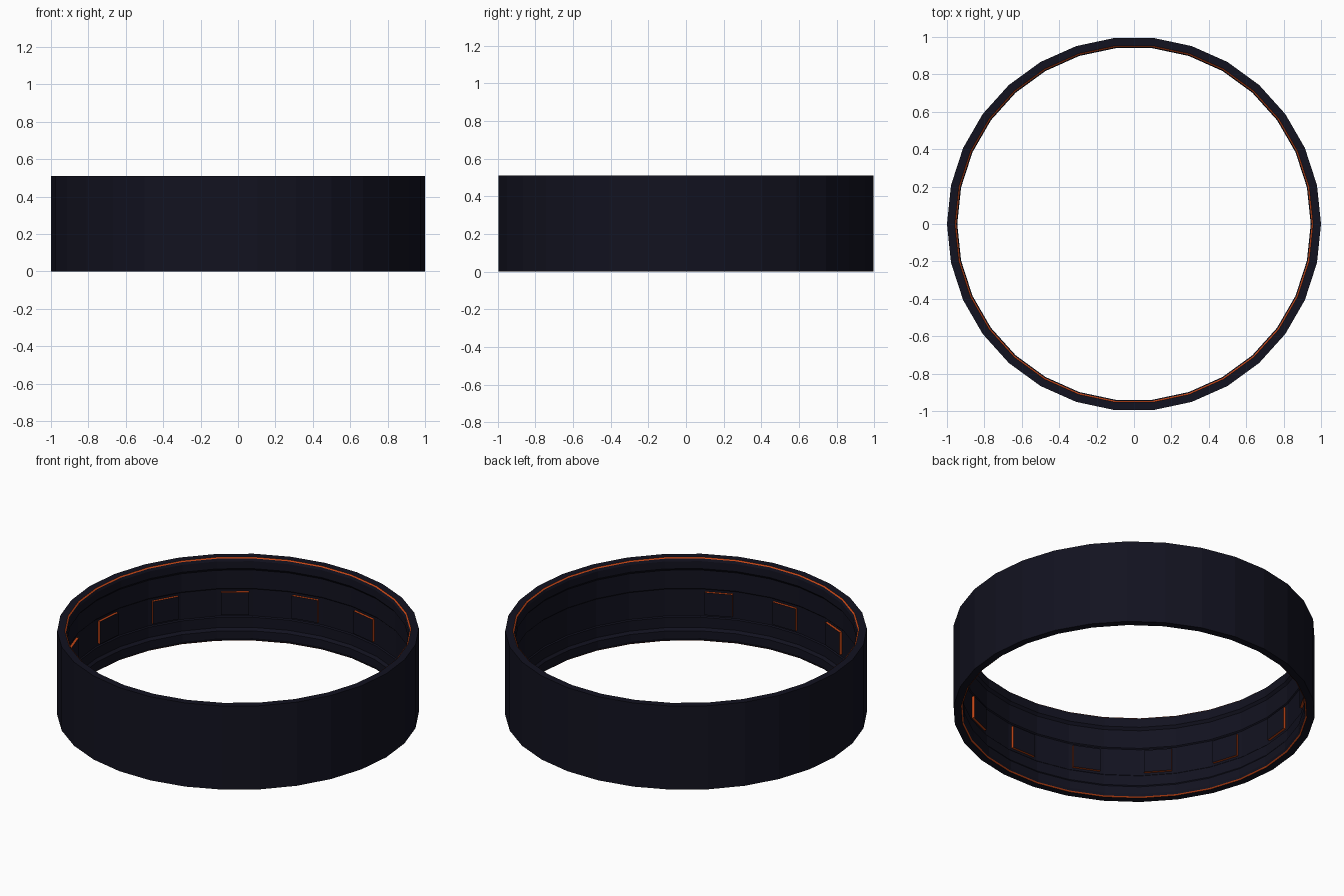
import bpy, bmesh, math
from mathutils import Matrix

if "Cube" in bpy.data.objects:
    bpy.data.objects.remove(bpy.data.objects["Cube"])

SIDES = 30
STEP = 2 * math.pi / SIDES


def material(name, rgb):
    m = bpy.data.materials.new(name)
    m.diffuse_color = (*rgb, 1)
    m.use_nodes = True
    m.node_tree.nodes["Principled BSDF"].inputs["Base Color"].default_value = m.diffuse_color
    return m


DARK = material("dark_navy", (0.006, 0.006, 0.014))
GLOW = material("orange", (0.55, 0.06, 0.008))


def finish(name, bm):
    me = bpy.data.meshes.new(name)
    bmesh.ops.recalc_face_normals(bm, faces=bm.faces)
    bm.to_mesh(me)
    bm.free()
    me.materials.append(DARK)
    me.materials.append(GLOW)
    ob = bpy.data.objects.new(name, me)
    bpy.context.collection.objects.link(ob)
    return ob


def lathe(name, profile, glow=()):
    """Revolve a closed (r, z) profile; segments listed in glow are orange."""
    bm = bmesh.new()
    rings = [[bm.verts.new((r * math.cos(i * STEP), r * math.sin(i * STEP), z))
              for i in range(SIDES)] for r, z in profile]
    n = len(profile)
    for k in range(n):
        a, b = rings[k], rings[(k + 1) % n]
        for i in range(SIDES):
            j = (i + 1) % SIDES
            f = bm.faces.new((a[i], a[j], b[j], b[i]))
            f.material_index = int(k in glow)
    return finish(name, bm)


# Ring wall: plain outside, lips, orange grooves and a stepped inside
lathe("ring_wall", [
    (1.0, 0.0), (1.0, 0.51), (0.958, 0.51), (0.951, 0.504),
    (0.945, 0.49), (0.945, 0.445), (0.958, 0.43),
    (0.958, 0.318), (0.964, 0.312), (0.964, 0.148), (0.958, 0.142),
    (0.958, 0.08), (0.945, 0.065), (0.945, 0.02),
    (0.951, 0.006), (0.958, 0.0)], glow=(2, 14))

# Raised inner panels: dark face, orange edges, on every second wall facet
bm = bmesh.new()
flat = math.cos(STEP / 2)
r_in, r_out = 0.949 * flat, 0.968 * flat
for k in range(10):
    ang = math.radians(78 + 24 * k)
    mat = (Matrix.Rotation(ang, 4, 'Z')
           @ Matrix.Translation(((r_in + r_out) / 2, 0, 0.23))
           @ Matrix.Diagonal((r_out - r_in, 0.156, 0.137, 1)))
    bmesh.ops.create_cube(bm, size=1, matrix=mat)
bm.normal_update()
for f in bm.faces:
    c = f.calc_center_median()
    radial = abs(f.normal.x * c.x + f.normal.y * c.y) / math.hypot(c.x, c.y)
    f.material_index = 0 if radial > 0.8 else 1
finish("inner_panels", bm)
